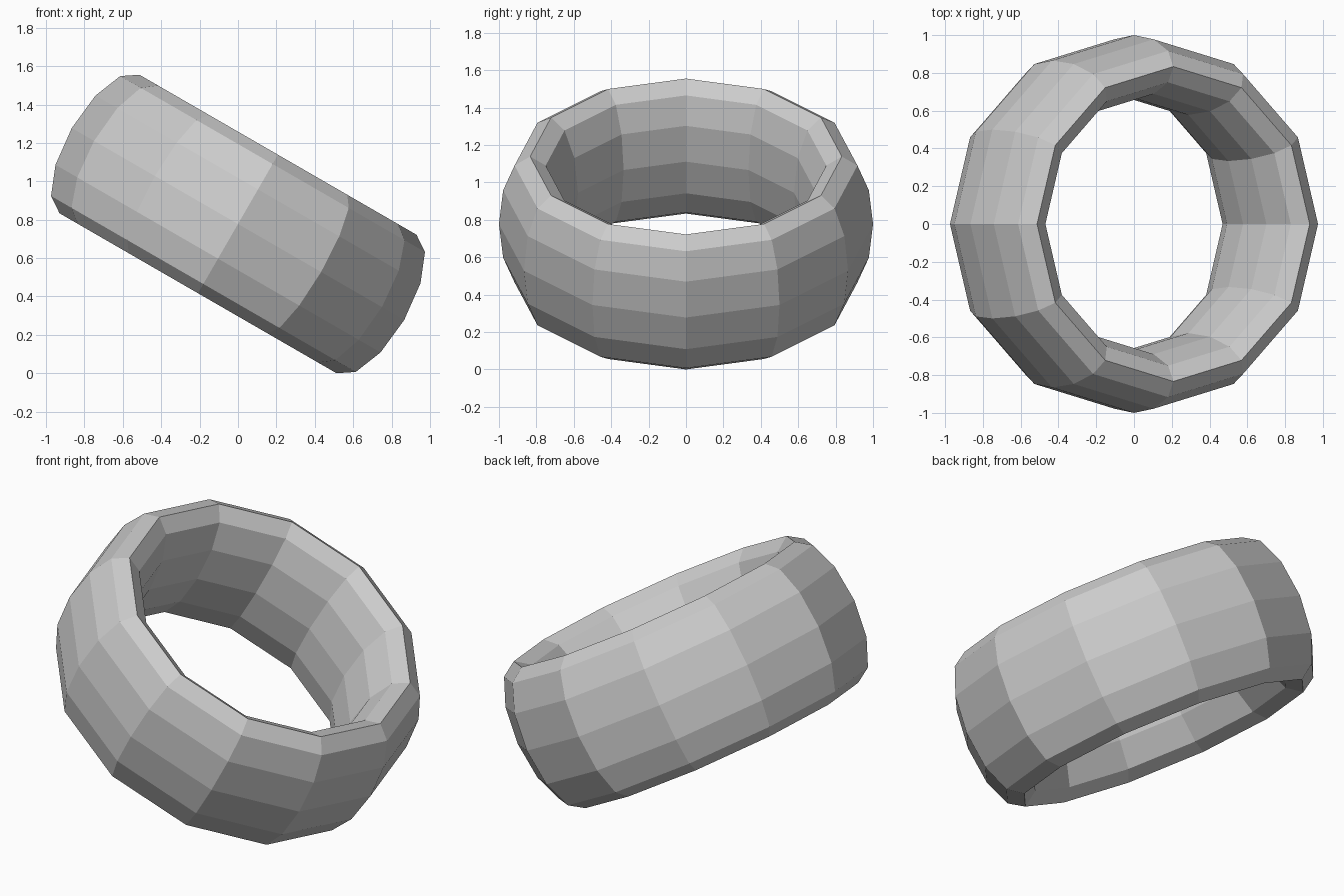
import bpy
from math import radians, sin, cos

if "Cube" in bpy.data.objects:
    bpy.data.objects.remove(bpy.data.objects["Cube"])

MAJOR, MINOR = 5 / 6, 1 / 6
STRETCH, TILT = 2.5, radians(30)

# Half height of the tilted ring, so it rests on z = 0
half_height = max(
    (MAJOR + MINOR * cos(radians(a))) * sin(TILT) + MINOR * STRETCH * sin(radians(a)) * cos(TILT)
    for a in range(0, 360, 30))

# Low-poly ring, stretched along its axis into a wide band and tilted
bpy.ops.mesh.primitive_torus_add(
    major_radius=MAJOR, minor_radius=MINOR, major_segments=12, minor_segments=12,
    location=(0, 0, half_height), rotation=(0, TILT, 0))
ring = bpy.context.object
ring.name = "ring_band"
ring.scale = (1, 1, STRETCH)
bpy.ops.object.shade_flat()
